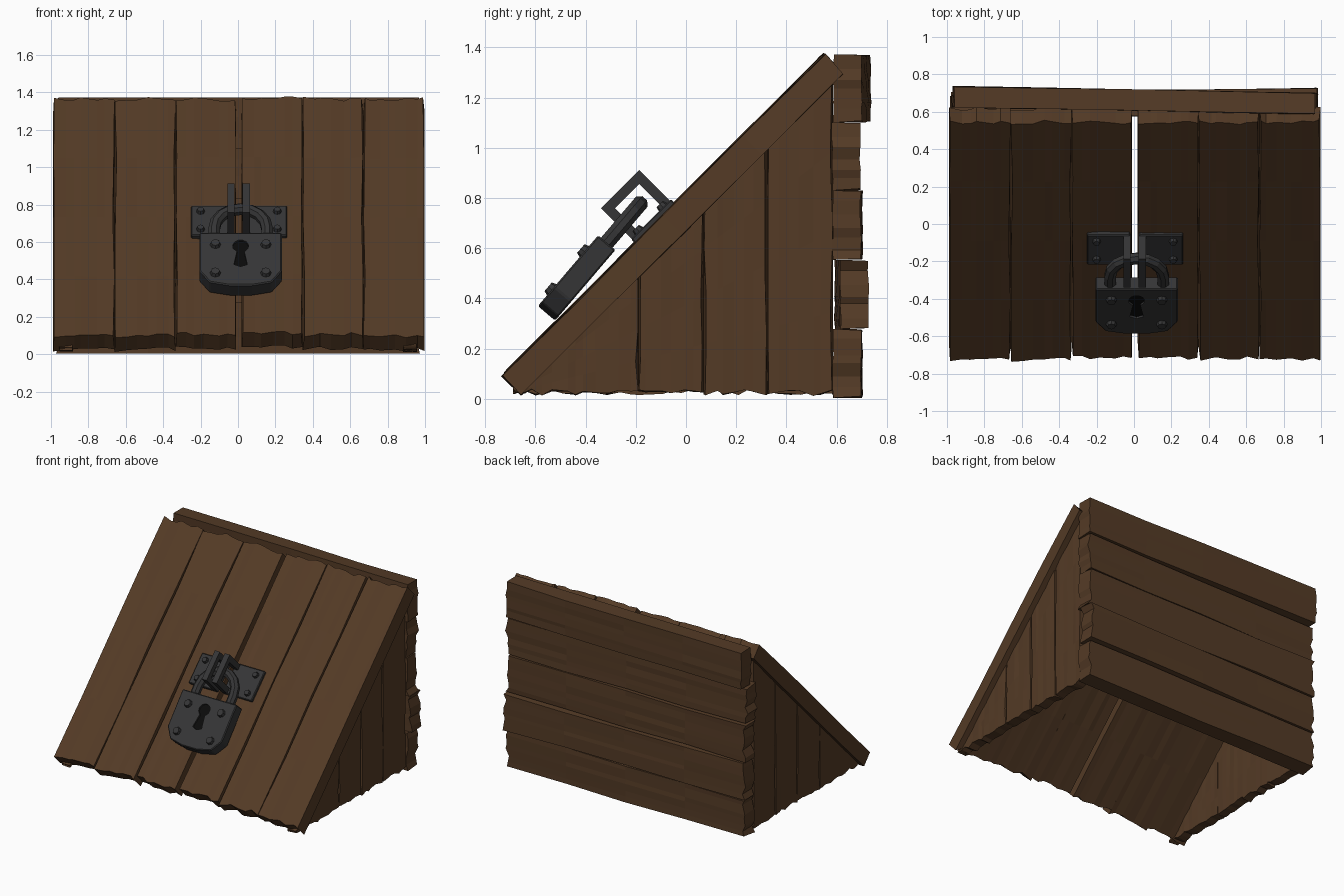
import bpy, bmesh, math, random
from mathutils import Matrix, Vector

if "Cube" in bpy.data.objects:
    bpy.data.objects.remove(bpy.data.objects["Cube"])

random.seed(7)
S = math.sqrt(0.5)


def material(name, rgb):
    m = bpy.data.materials.new(name)
    m.diffuse_color = (*rgb, 1)
    m.use_nodes = True
    m.node_tree.nodes["Principled BSDF"].inputs["Base Color"].default_value = m.diffuse_color
    return m


WOOD = material("dark_wood", (0.088, 0.043, 0.019))
IRON = material("dark_iron", (0.036, 0.036, 0.037))
BLACK = material("keyhole_black", (0.003, 0.003, 0.003))


def frame(u, v, n, origin):
    m = Matrix((u, v, n)).transposed().to_4x4()
    m.translation = Vector(origin)
    return m


def finish(name, bm, m, mat):
    bmesh.ops.transform(bm, matrix=m, verts=bm.verts)
    bmesh.ops.recalc_face_normals(bm, faces=bm.faces)
    me = bpy.data.meshes.new(name)
    bm.to_mesh(me)
    bm.free()
    me.materials.append(mat)
    ob = bpy.data.objects.new(name, me)
    bpy.context.collection.objects.link(ob)
    return ob


def plank(name, u0, u1, low, high, n0, n1, m, rough=0.018, nu=6, nv=4):
    """Rough board: ragged ends, wavering outer edges. low/high give its ends along the width."""
    bm = bmesh.new()
    grid = {}
    for i in range(nu + 1):
        inner = 0 < i < nu
        fu = (i + (random.uniform(-0.35, 0.35) if inner else 0)) / nu
        ends = [random.uniform(-rough, rough) for _ in range(2)]
        for j in range(nv + 1):
            for k, n in enumerate((n0, n1)):
                u = u0 + (u1 - u0) * fu
                if not inner and k == 1:
                    u += random.uniform(0, 0.011) * (1 if i == 0 else -1)
                a, b = low(u), high(u)
                v = a + (b - a) * j / nv
                if j in (0, nv):
                    v += ends[j == nv] + random.uniform(-rough, rough) * 0.35
                w = n + random.uniform(-0.003, 0.003)
                grid[i, j, k] = bm.verts.new((u, v, w))
    for i in range(nu):
        for j in range(nv):
            for k in (0, 1):
                bm.faces.new([grid[i, j, k], grid[i + 1, j, k], grid[i + 1, j + 1, k], grid[i, j + 1, k]])
        for j in (0, nv):
            bm.faces.new([grid[i, j, 0], grid[i + 1, j, 0], grid[i + 1, j, 1], grid[i, j, 1]])
    for j in range(nv):
        for i in (0, nu):
            bm.faces.new([grid[i, j, 0], grid[i, j + 1, 0], grid[i, j + 1, 1], grid[i, j, 1]])
    return finish(name, bm, m, WOOD)


def prism(name, pts, n0, n1, m, mat, bevel=0):
    bm = bmesh.new()
    a = [bm.verts.new((x, y, n0)) for x, y in pts]
    b = [bm.verts.new((x, y, n1)) for x, y in pts]
    bm.faces.new(a)
    bm.faces.new(b)
    for i in range(len(pts)):
        j = (i + 1) % len(pts)
        bm.faces.new([a[i], a[j], b[j], b[i]])
    ob = finish(name, bm, m, mat)
    if bevel:
        mod = ob.modifiers.new("chamfer", 'BEVEL')
        mod.width, mod.segments = bevel, 1
    return ob


def rivet(name, x, y, z, r, m):
    bm = bmesh.new()
    bmesh.ops.create_cone(bm, cap_ends=True, segments=8, radius1=r, radius2=r * 0.7, depth=0.025,
                          matrix=Matrix.Translation((x, y, z + 0.006)))
    finish(name, bm, m, IRON)


# Two sloping doors, three planks each
door = frame((1, 0, 0), (0, S, S), (0, -S, S), (0, 0, 0.82))
door_edges = [(-0.988, -0.660), (-0.660, -0.333), (-0.333, -0.010),
              (0.020, 0.345), (0.345, 0.670), (0.670, 0.998)]
starts = [-1.02, -1.02, -1.005, -1.005, -1.015, -1.025]
for i, (a, b) in enumerate(door_edges):
    lift = random.uniform(0, 0.008)
    plank(f"door_plank_{i + 1}", a, b, lambda u, s=starts[i]: s, lambda u: 0.77,
          -0.106 + lift, lift, door, rough=0.014)

# Triangular side walls of upright planks
side_edges = [-0.69, -0.19, 0.07, 0.324, 0.585]
for sx, label in ((-1, "left"), (1, "right")):
    m = frame((0, 1, 0), (0, 0, 1), (sx, 0, 0), (0, 0, 0))
    for i, (a, b) in enumerate(zip(side_edges, side_edges[1:])):
        plank(f"{label}_side_plank_{i + 1}", a, b, lambda u: 0.026,
              lambda u: max(u + 0.72, 0.04), 0.885, 0.955, m, rough=0.011, nu=12 if i == 0 else 6)

# Back wall of horizontal boards, each a little skewed
back_boards = [(0.004, 0.279, 0.70, 0.003), (0.279, 0.554, 0.715, -0.012), (0.554, 0.830, 0.70, 0.004),
               (0.830, 1.100, 0.69, -0.004), (1.100, 1.372, 0.718, 0.019)]
for i, (a, b, y, skew) in enumerate(back_boards):
    m = frame((0, 0, 1), (1, -skew, 0), (0, 1, 0), (0, 0, 0))
    plank(f"back_board_{i + 1}", a, b, lambda u: -0.965, lambda u: 0.972,
          y - 0.112, y, m, rough=0.018 if i < 4 else 0.008)

# Hasp on each door: plate, square staple and two rivets
side_on = frame((0, S, S), (0, -S, S), (1, 0, 0), (0, 0, 0.82))
staple = [(-0.283, 0.01), (-0.283, 0.197), (-0.067, 0.197), (-0.067, 0.01),
          (-0.107, 0.01), (-0.107, 0.157), (-0.243, 0.157), (-0.243, 0.01)]
for label, p0, p1, s0, s1, rx in (("left", -0.25, -0.022, -0.057, -0.018, -0.2),
                                  ("right", 0.026, 0.262, 0.023, 0.064, 0.21)):
    prism(f"{label}_hasp_plate", [(p0, -0.285), (p1, -0.285), (p1, -0.06), (p0, -0.06)],
          -0.01, 0.025, door, IRON, 0.005)
    prism(f"{label}_hasp_staple", staple, s0, s1, side_on, IRON)
    for v in (-0.24, -0.105):
        rivet(f"{label}_hasp_rivet", rx, v, 0.025, 0.025, door)

# Padlock frame: origin at the bottom of its front face
t = math.radians(49.5)
c, s = math.cos(t), math.sin(t)
lock = frame((1, 0, 0), (0, c, s), (0, -s, c), (0.014, -0.59, 0.37))

# Padlock body with cut keyhole
half = [(0.06, 0.0), (0.165, 0.022), (0.22, 0.10), (0.22, 0.37)]
body = prism("padlock_body", half + [(-x, y) for x, y in reversed(half)], -0.09, 0, lock, IRON, 0.006)
arc = [math.radians(-55 + 290 * i / 9) for i in range(10)]
hole = [(0.043 * math.cos(a), 0.275 + 0.043 * math.sin(a)) for a in arc] + [(-0.036, 0.145), (0.0, 0.13), (0.036, 0.145)]
hole[0], hole[9] = (0.02, 0.235), (-0.02, 0.235)
cutter = prism("keyhole_cutter", hole, -0.03, 0.03, lock, BLACK)
cutter.hide_render = True
cutter.hide_set(True)
cut = body.modifiers.new("keyhole", 'BOOLEAN')
cut.operation, cut.object, cut.solver = 'DIFFERENCE', cutter, 'EXACT'
prism("keyhole_dark", hole, -0.04, -0.012, lock, BLACK)
for x in (-0.135, 0.135):
    for v in (0.085, 0.285):
        rivet("padlock_rivet", x, v, 0, 0.032, lock)

# Shackle: octagonal bar swept round a half circle
R, r, top = 0.142, 0.033, 0.43
path = [((R, 0.34), 0)] + [((R * math.cos(a), top + R * math.sin(a)), a)
                           for a in (math.pi * i / 8 for i in range(9))] + [((-R, 0.34), math.pi)]
bm = bmesh.new()
rings = []
for (x, y), a in path:
    ring = []
    for k in range(8):
        b = math.tau * (k + 0.5) / 8
        o = r * math.cos(b)
        ring.append(bm.verts.new((x + o * math.cos(a), y + o * math.sin(a), -0.045 + r * math.sin(b))))
    rings.append(ring)
for p, q in zip(rings, rings[1:]):
    for k in range(8):
        bm.faces.new([p[k], p[(k + 1) % 8], q[(k + 1) % 8], q[k]])
bm.faces.new(rings[0])
bm.faces.new(rings[-1])
finish("padlock_shackle", bm, lock, IRON)
